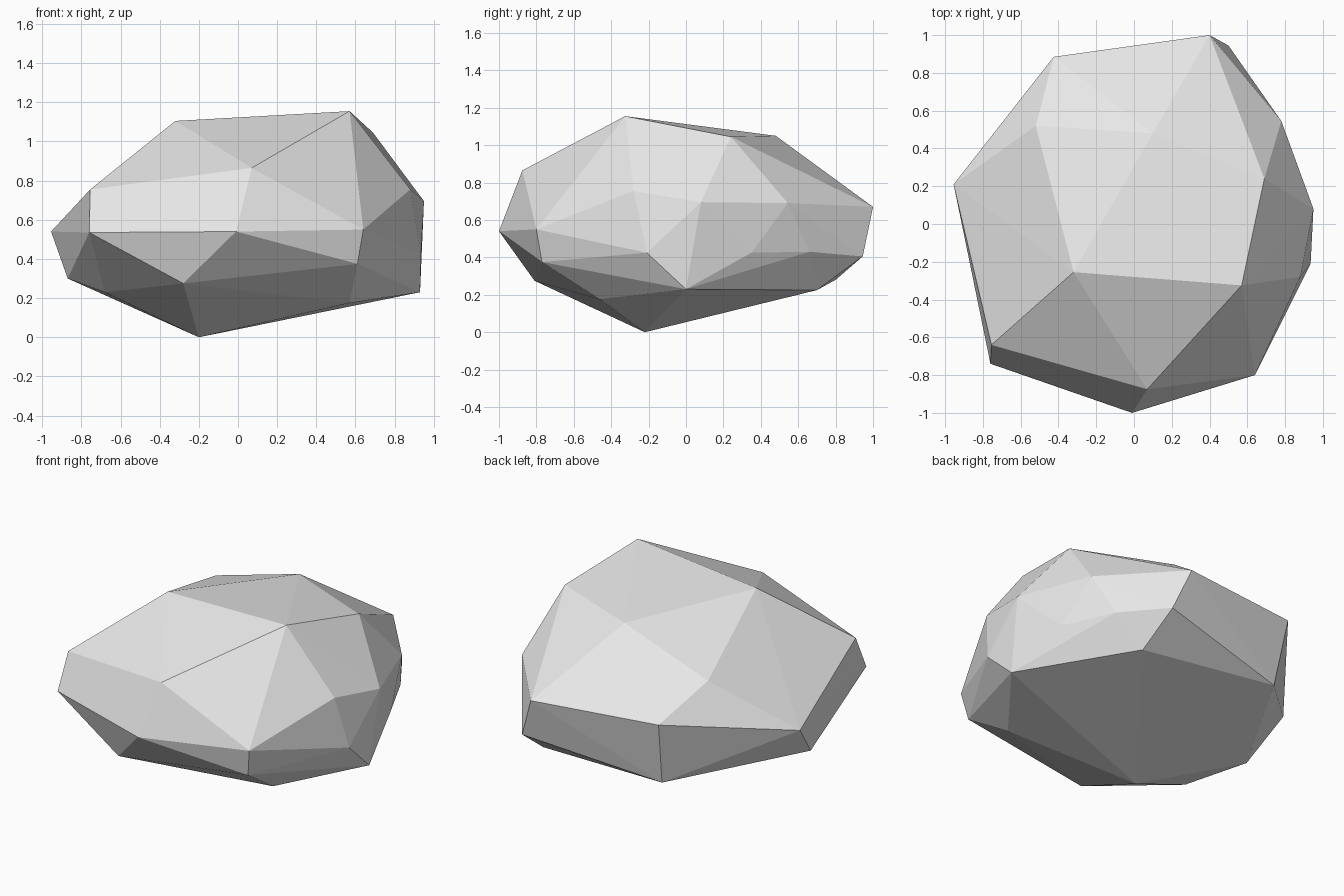
import bpy
import bmesh

# Remove the default object only
default_object = bpy.data.objects.get("Cube")
if default_object is not None:
    bpy.data.objects.remove(default_object, do_unlink=True)


def make_material(name, colour):
    """Create a plain material with the same viewport and render colour."""
    material = bpy.data.materials.new(name)
    material.use_nodes = True
    material.diffuse_color = colour
    shader = material.node_tree.nodes["Principled BSDF"]
    shader.inputs["Base Color"].default_value = colour
    shader.inputs["Roughness"].default_value = 0.9
    return material


def make_boulder(name, corner_groups, material):
    """Wrap the chiselled corners in a faceted convex shell."""
    mesh = bpy.data.meshes.new(name)
    shell = bmesh.new()
    for corners in corner_groups:
        for corner in corners:
            shell.verts.new(corner)

    result = bmesh.ops.convex_hull(shell, input=shell.verts[:])
    leftovers = set(result["geom_interior"]) | set(result["geom_unused"])
    loose = [item for item in leftovers if isinstance(item, bmesh.types.BMVert)]
    bmesh.ops.delete(shell, geom=loose, context="VERTS")

    # Crisp flat facets with outward normals
    bmesh.ops.recalc_face_normals(shell, faces=shell.faces[:])
    for face in shell.faces:
        face.smooth = False
    shell.to_mesh(mesh)
    shell.free()

    mesh.materials.append(material)
    boulder = bpy.data.objects.new(name, mesh)
    bpy.context.scene.collection.objects.link(boulder)
    return boulder


# Lowest point and the undercut around it
underside = [
    (-.2, -.22, 0), (.57, -.46, .175), (.93, 0, .23), (.52, .7, .225),
    (-.39, .8, .28), (-.87, -.02, .3), (-.68, -.35, .23), (-.28, -.81, .275),
]

# Lower side corners, running round the rock
lower_girdle = [
    (.61, -.77, .375), (.935, -.21, .425), (.84, .35, .425),
    (.69, .66, .43), (.5, .945, .405),
]

# Widest corners, running round the rock
upper_girdle = [
    (-.76, -.74, .535), (-.01, -1, .54), (.64, -.8, .55), (.88, -.28, .755),
    (.95, .08, .695), (.78, .545, .69), (.4, 1, .67), (-.425, .885, .69),
    (-.955, .21, .54), (-.755, -.64, .755),
]

# Sloping crown
crown = [
    (.07, -.875, .865), (.57, -.325, 1.155), (.69, .24, 1.045),
    (.1, .48, 1.05), (-.52, .52, .86), (-.32, -.255, 1.105),
]

stone = make_material("pale grey stone", (.8, .8, .8, 1))
make_boulder("boulder", [underside, lower_girdle, upper_girdle, crown], stone)
